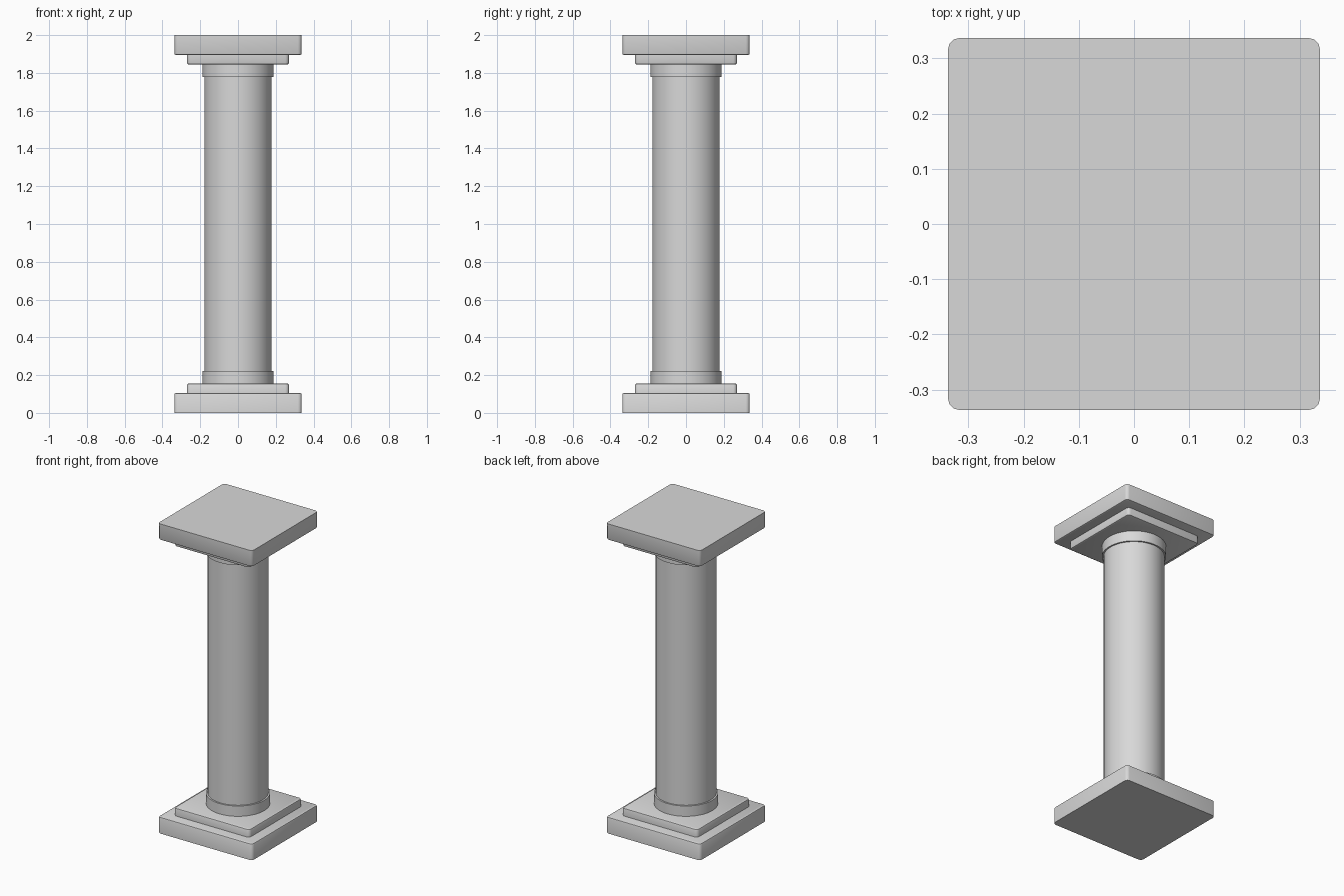
import bpy
import bmesh
from math import pi, radians
from mathutils import Matrix

cube = bpy.data.objects.get("Cube")
if cube:
    bpy.data.objects.remove(cube, do_unlink=True)

# Single stone colour
stone = bpy.data.materials.new("pale_grey_stone")
stone.use_nodes = True
colour = (0.69, 0.69, 0.69, 1)
stone.diffuse_color = colour
stone.node_tree.nodes["Principled BSDF"].inputs["Base Color"].default_value = colour

HEIGHT = 2.0
# Turns a part of the base over into the matching part of the capital
FLIP = Matrix.Translation((0, 0, HEIGHT)) @ Matrix.Rotation(pi, 4, "X")


def finish(name, bm, flip=False):
    if flip:
        bm.transform(FLIP)
    mesh = bpy.data.meshes.new(name)
    bm.to_mesh(mesh)
    bm.free()
    mesh.materials.append(stone)
    obj = bpy.data.objects.new(name, mesh)
    bpy.context.collection.objects.link(obj)
    bpy.ops.object.select_all(action="DESELECT")
    obj.select_set(True)
    bpy.context.view_layer.objects.active = obj
    bpy.ops.object.shade_smooth_by_angle(angle=radians(35))


def slab(name, half, z0, z1, flip):
    """Square slab with rounded corners and a softened upper rim."""
    bm = bmesh.new()
    bmesh.ops.create_cube(bm, size=1)
    bm.transform(Matrix.Translation((0, 0, (z0 + z1) / 2))
                 @ Matrix.Diagonal((2 * half, 2 * half, z1 - z0, 1)))
    upright = [e for e in bm.edges
               if abs(e.verts[0].co.z - e.verts[1].co.z) > 0.01]
    bmesh.ops.bevel(bm, geom=upright, offset=0.02, segments=3,
                    profile=0.5, affect="EDGES")
    rim = [e for e in bm.edges if all(v.co.z > z1 - 0.001 for v in e.verts)]
    bmesh.ops.bevel(bm, geom=rim, offset=0.008, segments=2,
                    profile=0.5, affect="EDGES")
    finish(name, bm, flip)


def drum(name, radius, z0, z1, flip=False):
    """Round section of the column."""
    bm = bmesh.new()
    bmesh.ops.create_cone(bm, cap_ends=True, segments=48, radius1=radius,
                          radius2=radius, depth=z1 - z0,
                          matrix=Matrix.Translation((0, 0, (z0 + z1) / 2)))
    finish(name, bm, flip)


# Base, and the capital as the same parts turned over
for end, flip in (("base", False), ("capital", True)):
    slab(end + "_plinth", 0.337, 0, 0.105, flip)
    slab(end + "_step", 0.27, 0.105, 0.155, flip)
    drum(end + "_collar", 0.188, 0.155, 0.222, flip)

# Shaft between the collars
drum("shaft", 0.178, 0.222, HEIGHT - 0.222)
